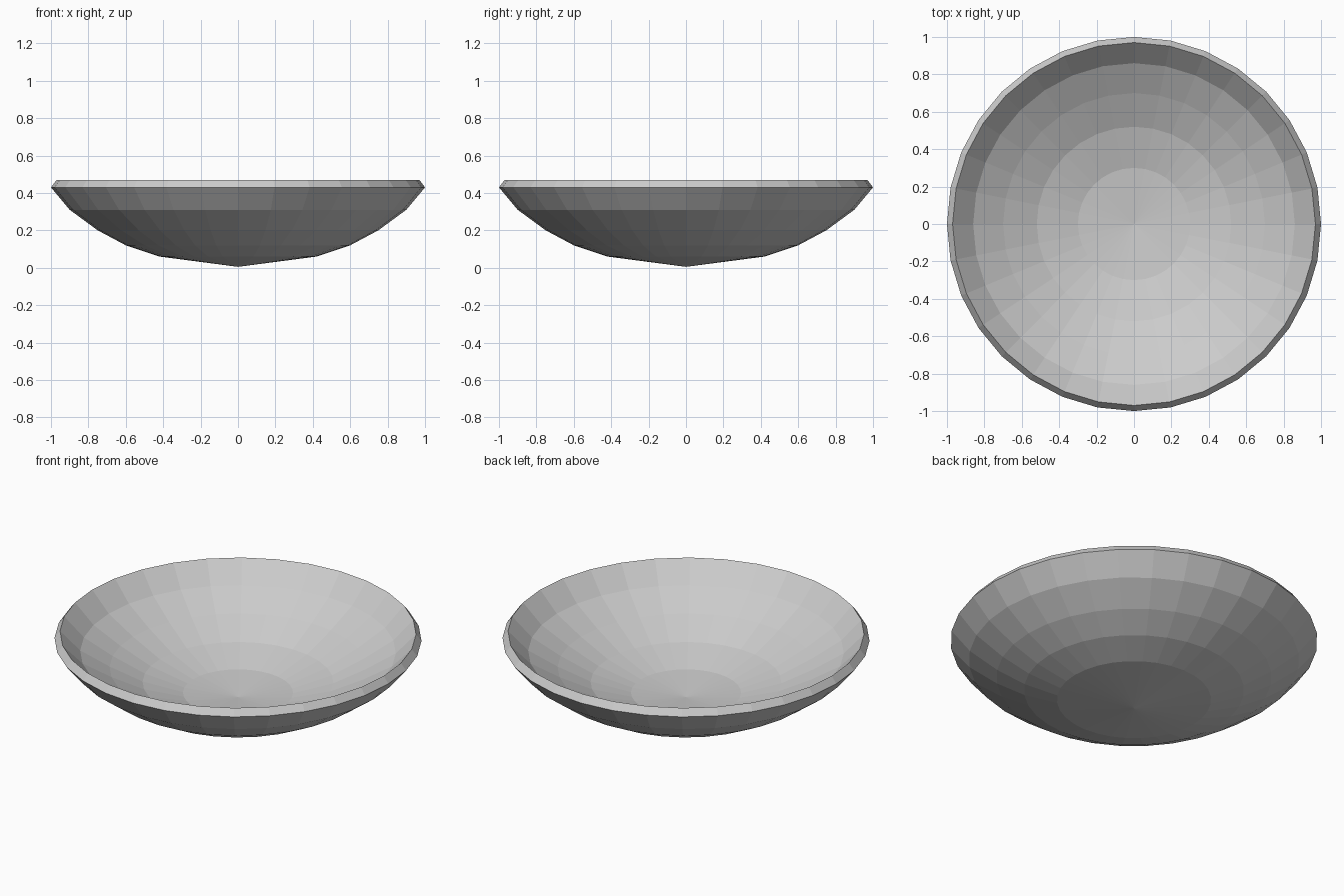
import bpy, bmesh
from math import cos, sin, tau

if "Cube" in bpy.data.objects:
    bpy.data.objects.remove(bpy.data.objects["Cube"])

SIDES = 32

# Radius and height, from outer underside tip over the rim to the inner centre
PROFILE = [(0, 0.005), (0.42, 0.06), (0.60, 0.12), (0.75, 0.20), (0.90, 0.31),
           (1.0, 0.43), (0.97, 0.47),
           (0.86, 0.355), (0.70, 0.26), (0.52, 0.172), (0.30, 0.11), (0, 0.083)]


def lathe(name, profile, sides):
    """Revolve a closed-ended profile around z with flat faces."""
    bm = bmesh.new()
    rings = []
    for r, z in profile:
        n = sides if r > 0 else 1
        rings.append([bm.verts.new((r * cos(tau * i / sides), r * sin(tau * i / sides), z))
                      for i in range(n)])
    for a, b in zip(rings, rings[1:]):
        for i in range(sides):
            j = (i + 1) % sides
            quad = [a[i % len(a)], a[j % len(a)], b[j % len(b)], b[i % len(b)]]
            bm.faces.new(list(dict.fromkeys(quad)))
    bmesh.ops.recalc_face_normals(bm, faces=bm.faces)
    mesh = bpy.data.meshes.new(name)
    bm.to_mesh(mesh)
    bm.free()
    obj = bpy.data.objects.new(name, mesh)
    bpy.context.collection.objects.link(obj)
    return obj


# Shallow bowl with a bevelled rim
lathe("bowl", PROFILE, SIDES)
